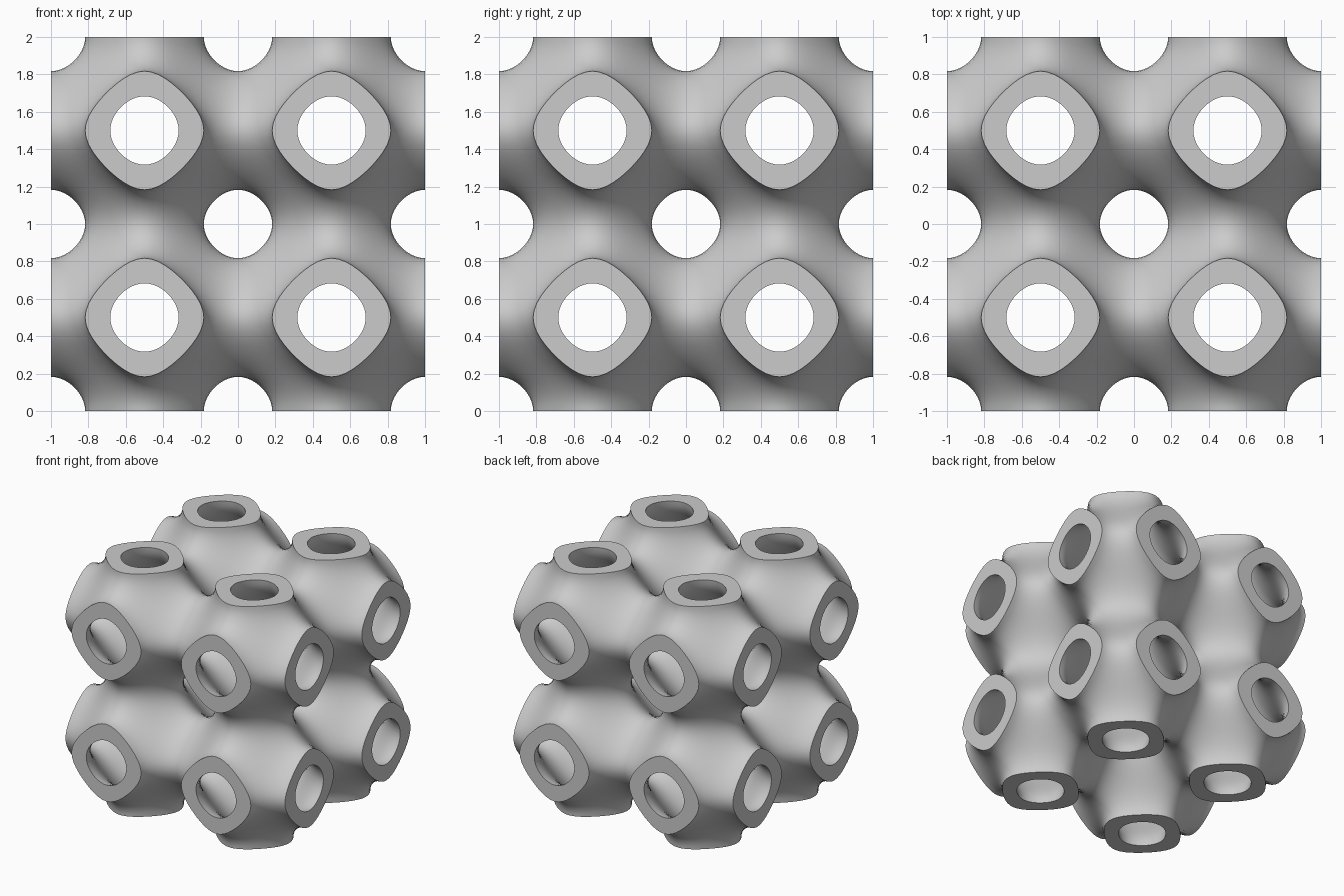
import bpy, bmesh
from math import cos, sin, acos, pi
from itertools import product
from mathutils import Vector

if "Cube" in bpy.data.objects:
    bpy.data.objects.remove(bpy.data.objects["Cube"])

HALF = 0.5        # half the width of one cell
WALL = 0.41       # wall level on either side of the minimal surface
STEPS = 6         # grid steps per patch side
K = 2 * pi


def level(p):
    return sum(cos(K * a) for a in p)


def gradient(p):
    return Vector([-K * sin(K * a) for a in p])


def project(p, c):
    """Slide a point along the gradient onto the surface at level c."""
    p = Vector(p)
    for _ in range(12):
        g = gradient(p)
        p -= g * ((level(p) - c) / max(g.length_squared, 1e-6))
    return p


def octant_quads(c):
    """Six-sided patch of one cell octant, as quads of points."""
    r, h = acos(c) / K, HALF
    ring = [Vector(p) for p in ((h, r, 0), (h, 0, r), (r, 0, h),
                                (0, r, h), (0, h, r), (r, h, 0))]
    middle = project(sum(ring, Vector()) / 6, c)
    mids = [project((ring[i] + ring[(i + 1) % 6]) / 2, c) for i in range(6)]
    quads = []
    for i in range(6):
        a, b, d = mids[i - 1], ring[i], mids[i]

        def point(s, t):
            s, t = s / STEPS, t / STEPS
            return project(middle.lerp(a, s).lerp(d.lerp(b, s), t), c)

        grid = [[point(s, t) for t in range(STEPS + 1)]
                for s in range(STEPS + 1)]
        for s, t in product(range(STEPS), repeat=2):
            quads.append((grid[s][t], grid[s + 1][t],
                          grid[s + 1][t + 1], grid[s][t + 1]))
    return quads


def face_along(face, direction):
    face.normal_update()
    if face.normal.dot(direction) < 0:
        face.normal_flip()


# Outer and inner skins of one cell
bm = bmesh.new()
for c in (-WALL, WALL):
    quads = octant_quads(c)
    for signs in product((1, -1), repeat=3):
        for quad in quads:
            pts = [Vector([a * s for a, s in zip(p, signs)]) for p in quad]
            face = bm.faces.new([bm.verts.new(p) for p in pts])
            face_along(face, gradient(sum(pts, Vector()) / 4) * c)
bmesh.ops.remove_doubles(bm, verts=bm.verts[:], dist=1e-4)

# Flat rims on the three outward openings
for axis in range(3):
    loops = [e for e in bm.edges if e.is_boundary
             and all(abs(v.co[axis] - HALF) < 1e-4 for v in e.verts)]
    outward = Vector([float(i == axis) for i in range(3)])
    for face in bmesh.ops.bridge_loops(bm, edges=loops)["faces"]:
        face_along(face, outward)

# Move the cell into the positive corner
bmesh.ops.translate(bm, verts=bm.verts[:], vec=(HALF, HALF, HALF))
mesh = bpy.data.meshes.new("lattice_shell")
bm.to_mesh(mesh)
bm.free()

lattice = bpy.data.objects.new("lattice_shell", mesh)
bpy.context.collection.objects.link(lattice)
lattice.location.z = 1

# Plain grey material
grey = bpy.data.materials.new("light_grey")
grey.use_nodes = True
colour = (0.6, 0.6, 0.6, 1)
grey.diffuse_color = colour
grey.node_tree.nodes["Principled BSDF"].inputs["Base Color"].default_value = colour
mesh.materials.append(grey)

# Smooth skins with crisp rims
bpy.ops.object.select_all(action="DESELECT")
lattice.select_set(True)
bpy.context.view_layer.objects.active = lattice
bpy.ops.object.shade_smooth_by_angle(angle=pi / 6)

# Mirror to a block of eight cells
mirror = lattice.modifiers.new("eight_cells", "MIRROR")
mirror.use_axis = (True, True, True)
mirror.use_mirror_merge = True
mirror.merge_threshold = 0.0005
